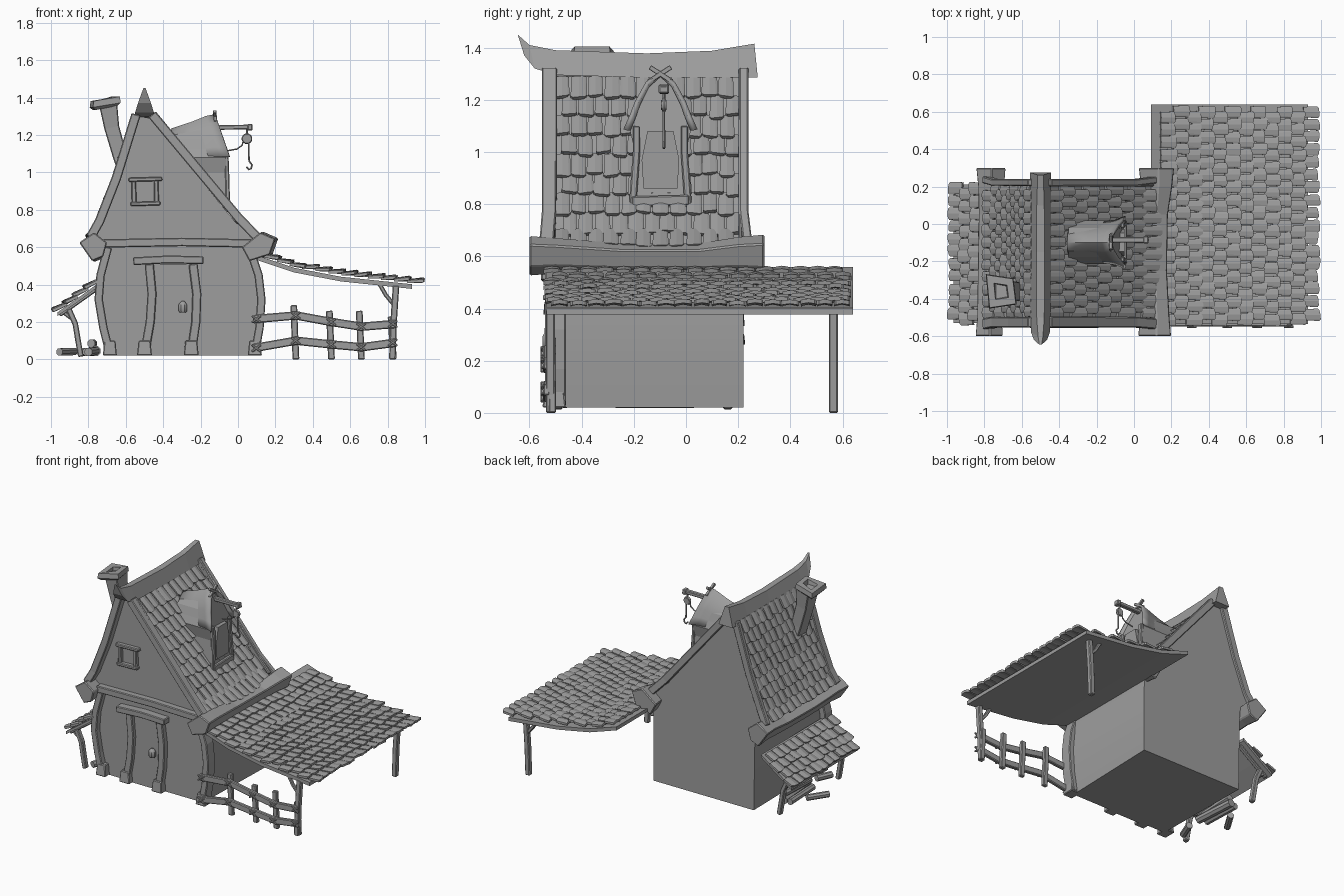
import bpy, bmesh, math, random
from mathutils import Vector as V

if "Cube" in bpy.data.objects:
    bpy.data.objects.remove(bpy.data.objects["Cube"])

random.seed(4)
Y = V((0, 1, 0))
GREY = bpy.data.materials.new("mid_grey")
GREY.diffuse_color = (.34, .34, .34, 1)
GREY.use_nodes = True
GREY.node_tree.nodes["Principled BSDF"].inputs["Base Color"].default_value = GREY.diffuse_color


def finish(name, bm, bevel=0, smooth=False):
    bmesh.ops.recalc_face_normals(bm, faces=bm.faces)
    me = bpy.data.meshes.new(name)
    bm.to_mesh(me)
    bm.free()
    me.materials.append(GREY)
    ob = bpy.data.objects.new(name, me)
    bpy.context.collection.objects.link(ob)
    if bevel:
        m = ob.modifiers.new("bevel", 'BEVEL')
        m.width, m.segments, m.limit_method = bevel, 1, 'ANGLE'
    if smooth:
        bpy.context.view_layer.objects.active = ob
        ob.select_set(True)
        bpy.ops.object.shade_smooth_by_angle(angle=math.radians(35))
        ob.select_set(False)
    return ob


def loft(name, rings, bevel=0, smooth=False, closed=True, caps=True):
    """Skin a list of equally long point rings."""
    bm = bmesh.new()
    vs = [[bm.verts.new(p) for p in r] for r in rings]
    n = len(rings[0])
    for a, b in zip(vs, vs[1:]):
        for i in range(n if closed else n - 1):
            bm.faces.new((a[i], a[(i + 1) % n], b[(i + 1) % n], b[i]))
    if caps:
        bm.faces.new(vs[0])
        bm.faces.new(vs[-1])
    return finish(name, bm, bevel, smooth)


def beam(name, pts, w, d, ref=Y, scale=None, sides=4, bevel=.005):
    """Sweep a box (or round) section along pts; d is along ref, w across it."""
    pts = [V(p) for p in pts]
    rings = []
    for i, p in enumerate(pts):
        t = (pts[min(i + 1, len(pts) - 1)] - pts[max(i - 1, 0)]).normalized()
        a = t.cross(ref).normalized()
        b = a.cross(t)
        s = scale[i] if scale else 1
        k = math.sqrt(2) if sides == 4 else 1
        rings.append([p + (a * w * math.cos(q) + b * d * math.sin(q)) * s * k / 2
                      for q in [(j + .5) * math.tau / sides for j in range(sides)]])
    return loft(name, rings, bevel if sides == 4 else 0, sides > 4)


def extrude_y(name, prof, y0, y1, bevel=0):
    return loft(name, [[(x, y, z) for x, z in prof] for y in (y0, y1)], bevel)


def along(path, t):
    """Point, direction and upward normal on an xz polyline at distance t."""
    for i, (a, b) in enumerate(zip(path, path[1:])):
        a, b = V((a[0], 0, a[1])), V((b[0], 0, b[1]))
        L = (b - a).length
        if t <= L or i == len(path) - 2:
            d = (b - a) / L
            n = V((-d.z, 0, d.x))
            return a + d * t, d, n if n.z > 0 else -n
        t -= L


def shingles(name, path, y0, y1, rows, cols):
    bm = bmesh.new()
    total = sum(math.dist(a, b) for a, b in zip(path, path[1:]))
    step, cw = total / rows, (y1 - y0) / cols
    for r in range(rows):
        for c in range(cols):
            o, d, n = along(path, r * step)
            yc = y0 + (c + .5 + (.22 if r % 2 else -.22)) * cw + random.uniform(-.06, .06) * cw
            w = cw * random.uniform(.88, 1.04)
            ln = step * random.uniform(1.05, 1.28)
            lift = random.uniform(.012, .02)
            skew = random.uniform(-.006, .006)
            loop = []
            for u, e in ((-.5, .9), (-.36, .98), (0, 1), (.36, .98), (.5, .9)):
                dome = .007 * (1 - 4 * u * u)
                col = []
                for v, h in ((0, .012), (e, .012 + lift), (e, lift - .004), (0, -.002)):
                    p = o + d * (v * ln + u * skew * 2 * v) + n * (h + dome)
                    col.append(bm.verts.new((p.x, yc + u * w * (.9 + .1 * v), p.z)))
                loop.append(col)
            for a, b in zip(loop, loop[1:]):
                for i in range(4):
                    bm.faces.new((a[i], a[(i + 1) % 4], b[(i + 1) % 4], b[i]))
            bm.faces.new(loop[0])
            bm.faces.new(loop[-1])
    return finish(name, bm)


def torus(name, loc, R, r, axis):
    z = V(axis).normalized()
    x = z.orthogonal().normalized()
    y = z.cross(x)
    rings = [[V(loc) + (x * math.cos(a) + y * math.sin(a)) * (R + r * math.cos(b)) + z * r * math.sin(b)
              for b in [j * math.tau / 6 for j in range(6)]] for a in [i * math.tau / 12 for i in range(13)]]
    return loft(name, rings, smooth=True, caps=False)


# house body: bulging walls at the front, straight at the back
top = [(-.69, .6), (-.77, .66), (-.73, .74), (-.64, .97), (-.535, 1.3), (-.47, 1.29), (-.015, .735), (.1, .635), (.095, .6)]
zs = (.02, .17, .32, .48)
loft("house_body", [[(x, y, z) for x, z in [*zip(lx, zs), *top, *reversed([*zip(rx, zs)])]] for y, lx, rx in (
    (-.5, (-.67, -.715, -.73, -.71), (.08, .105, .115, .1)), (.22, (-.68, -.683, -.685, -.688), (.1, .1, .1, .1)))],
     smooth=True)

# roof shingles, sunk between the rakes
right, left = [(-.46, 1.31), (0, .76), (.12, .635)], [(-.545, 1.31), (-.65, .97), (-.74, .74), (-.79, .65)]
shingles("right_shingles", [(-.47, 1.28), (-.015, .735), (.11, .63)], -.49, .2, 9, 11)
shingles("left_shingles", [(-.535, 1.3), (-.638, .97), (-.728, .74), (-.778, .655)], -.49, .2, 9, 11)

# rake boards front and back, with thin rails on top
for tag, y, d, flare in (("front", -.525, .055, -.01), ("back", .222, .035, .015)):
    for side, path in (("right", right), ("left", left)):
        beam(f"{tag}_{side}_rake", [(x, y + flare * (z < .7), z) for x, z in path], .05, d)
beam("front_roof_rail", [(-.45, -.505, 1.315), (-.04, -.505, .82)], .03, .022)
beam("back_roof_rail", [(-.45, .208, 1.315), (-.005, .208, .775), (.1, .208, .66)], .025, .014)

# ridge cap, swept up at the ends
loft("ridge_cap", [[(-.5 - b, yb, zb), (-.5 - a, yt, zt), (-.5 + a, yt, zt), (-.5 + b, yb, zb)]
                   for yt, zt, yb, zb, a, b in (
    (-.645, 1.45, -.62, 1.37, .006, .035), (-.6, 1.41, -.58, 1.32, .013, .05), (-.5, 1.39, -.5, 1.295, .02, .055),
    (-.15, 1.378, -.15, 1.285, .022, .055), (.1, 1.388, .1, 1.285, .02, .055), (.262, 1.415, .275, 1.285, .015, .055))])

# eave logs
for side, sec in (("right", [(.02, .60), (.12, .68), (.2, .645), (.17, .56), (.06, .525)]),
                  ("left", [(-.85, .625), (-.77, .68), (-.7, .625), (-.72, .55), (-.78, .525)])):
    cx, cz = sum(p[0] for p in sec) / 5, sum(p[1] for p in sec) / 5
    loft(side + "_eave_log", [[(cx + dx + (x - cx) * s, y, cz - .012 * (s < .9) + (z - cz) * s) for x, z in sec]
         for y, s, dx in ((-.6, 1, 0), (-.5, .9, 0), (-.25, .8, -.005), (.05, .8, 0), (.2, .95, .01), (.3, 1.07, .01))], .006)

# timber framing of the front
beam("front_tie_beam", [(-.72, -.52, .62), (-.3, -.52, .628), (.07, -.52, .62)], .045, .05)
for tag, xs in (("left", (-.685, -.72, -.745, -.735, -.695)), ("right", (.09, .115, .125, .11, .06))):
    beam(tag + "_corner_post", [(x, -.5, z) for x, z in zip(xs, (.03, .17, .32, .45, .6))], .045, .08)
    beam(tag + "_post_foot", [(xs[0], -.505, .02), (xs[0], -.505, .1)], .075, .09, scale=[1, .8])

# door with frame, lintel and lantern
extrude_y("door", [(-.5, .02), (-.25, .02), (-.24, .3), (-.25, .51), (-.48, .51), (-.47, .3)], -.51, -.49)
for tag, xs in (("left", (-.5, -.47, -.46, -.475)), ("right", (-.25, -.225, -.22, -.24))):
    beam(tag + "_door_post", [(x, -.515, z) for x, z in zip(xs, (.03, .2, .35, .51))], .048, .045)
    beam(tag + "_door_foot", [(xs[0], -.52, .02), (xs[0], -.52, .1)], .08, .06, scale=[1, .8])
beam("door_lintel", [(-.56, -.525, .525), (-.37, -.525, .535), (-.185, -.525, .53)], .042, .06)
beam("lantern", [(-.295, -.53, z) for z in (.25, .26, .29, .3, .312)], .05, .045, scale=[.7, 1, 1, .8, .3], sides=8)

# gable window
for z, x0, x1 in ((.96, -.585, -.405), (.83, -.575, -.415)):
    beam("window_rail", [(x0, -.512, z), (x1, -.512, z + .005)], .022, .035)
for x in (-.555, -.435):
    beam("window_stile", [(x, -.508, .83), (x - .003, -.508, .96)], .025, .03)

# dormer body, door panel and curved roof
cy = -.098
arch = [(-.135, 0), (-.112, .05), (-.09, .105), (-.05, .175), (0, .215), (.05, .175), (.09, .105), (.112, .05), (.135, 0)]
outline = [(-.115, .79, -.055), (-.098, 1.0, -.065)]
outline += [(y * .86, 1.08 + h * .97, -.065 - .3 * h) for y, h in arch] + [(.098, 1.0, -.065), (.115, .79, -.055)]
loft("dormer_body", [[(x if front else -.35, cy + y, z if front else min(z, 1.2)) for y, z, x in outline] for front in (0, 1)])
for s in (-1, 1):
    beam("dormer_jamb", [(-.052, cy + s * .107, .79), (-.058, cy + s * .092, 1.0), (-.062, cy + s * .092, 1.1)], .022, .028)
beam("dormer_sill", [(-.05, cy - .11, .81), (-.05, cy + .11, .815)], .025, .04, ref=V((0, 0, 1)))
loft("dormer_door", [[(x, cy + y, z) for y, z in
                      ((-.065, .86), (.065, .86), (.072, .97), (.05, 1.08), (-.05, 1.08), (-.072, .97))] for x in (-.08, -.05)])
roof = loft("dormer_roof", [[(x0 + (x1 - x0) * h / .215, cy + y * s, 1.085 + h * hs) for y, h in arch]
                            for x0, x1, s, hs in ((-.35, -.355, .68, .66), (-.22, -.25, .72, .82),
                                                  (-.1, -.17, .84, .97), (-.045, -.12, 1, 1.02))],
            closed=False, caps=False, smooth=True)
m = roof.modifiers.new("thickness", 'SOLIDIFY')
m.thickness, m.offset = .016, 0
for s in (-1, 1):
    beam("crossed_stick", [(-.12, cy - s * .045, 1.27), (-.125, cy + s * .04, 1.325)], .018, .018, ref=V((1, 0, 0)), bevel=.002)

# hoist: arm, pulley, rope and hook
hy = -.085
beam("hoist_arm", [(-.2, hy, 1.24), (.078, hy, 1.242)], .026, .03)
beam("hoist_arm_tip", [(.05, hy, 1.241), (.078, hy, 1.242)], .036, .04)
torus("pulley", (.048, hy, 1.18), .02, .009, Y)
beam("pulley_core", [(.048, hy - .01, 1.18), (.048, hy + .01, 1.18)], .04, .04, ref=V((1, 0, 0)), sides=10)
beam("pulley_hanger", [(.048, hy, 1.235), (.048, hy, 1.195)], .012, .012, sides=6)
beam("hoist_rope", [(.058, hy, 1.18), (.058, hy, 1.08)], .009, .009, sides=6)
beam("tie_rope", [(.03, hy, 1.175), (.022, hy, 1.145), (-.005, hy, 1.125), (-.06, hy, 1.115)], .009, .009, sides=6)
beam("hook", [(.058, hy, 1.085), (.06, hy, 1.06), (.075, hy, 1.04), (.07, hy, 1.02), (.058, hy, 1.015), (.045, hy, 1.03)],
     .011, .011, sides=6)

# crooked chimney with hollow, skewed cap
beam("chimney", [(-.58, -.36, .95), (-.635, -.36, 1.1), (-.675, -.36, 1.24), (-.695, -.36, 1.37)], .085, .11, scale=[1, .9, .95, 1.15])
loft("chimney_cap", [[(-.71 + sx * w - .12 * sy * w, -.36 + sy * w * (1.1 - .15 * sx), z + sx * .012)
                      for sx, sy in ((-1, -1), (1, -1), (1, 1), (-1, 1))]
                     for w, z in ((.06, 1.345), (.074, 1.36), (.07, 1.393), (.035, 1.393), (.03, 1.36))])

# right lean-to: slab, shingles, posts and braces
lean = [(.09, .56), (.3, .49), (.55, .442), (.93, .402)]
extrude_y("lean_to_slab", lean + [(x, z - .025) for x, z in reversed(lean)], -.535, .64)
shingles("lean_to_shingles", [(.14, .546), (.3, .494), (.55, .45), (.975, .402)], -.53, .62, 12, 17)
for tag, y in (("front", -.52), ("back", .565)):
    beam(tag + "_lean_to_post", [(.825, y, 0), (.832, y, .2), (.845, y, .395)], .035, .035)
    beam(tag + "_post_brace", [(.835, y, .29), (.79, y, .345), (.75, y, .415)], .022, .022)

# fence with bound joints
rails = [(.1, .215, .06), (.31, .235, .1), (.5, .2, .08), (.66, .175, .065), (.83, .19, .09)]
for k, tag in ((1, "upper"), (2, "lower")):
    beam(tag + "_fence_rail", [(r[0] - .02 * (r[0] < .2) + .015 * (r[0] > .8), -.535, r[k]) for r in rails], .045, .026)
for (x, za, zb), h in zip(rails[1:], (.29, .26, .26, .23)):
    beam("fence_picket", [(x, -.512, 0), (x - .006, -.512, .13), (x - .012, -.512, h)], .036, .028)
for r in rails:
    for z in r[1:]:
        for s in (-1, 1):
            beam("joint_binding", [(r[0] - .026, -.55, z - s * .018), (r[0] + .022, -.55, z + s * .018)], .012, .014, bevel=.003)

# left lean-to
low = [(-.73, .42), (-.86, .325), (-.965, .252)]
extrude_y("side_shed_slab", low + [(x, z - .02) for x, z in reversed(low)], -.53, .21)
shingles("side_shed_shingles", [(-.745, .415), (-.86, .327), (-.967, .252)], -.53, .21, 4, 11)
for y in (-.49, .16):
    beam("shed_post", [(-.84, y, .015), (-.855, y, .1), (-.87, y, .19), (-.905, y, .27)], .03, .035)
    beam("shed_brace", [(-.865, y, .2), (-.93, y, .25)], .022, .025)
    beam("shed_rafter", [(-.955, y, .238), (-.74, y, .39)], .025, .03)

# firewood
for a, b, r in (((-.76, -.27, .045), (-.78, .03, .045), .055), ((-.81, -.25, .04), (-.82, .02, .04), .045),
                ((-.785, -.25, .085), (-.775, .02, .085), .045), ((-.8, -.47, .04), (-.76, -.36, .045), .045),
                ((-.955, -.22, .04), (-.875, -.09, .042), .042)):
    beam("log", [a, b], r, r, ref=V((0, 0, 1)), sides=8)
